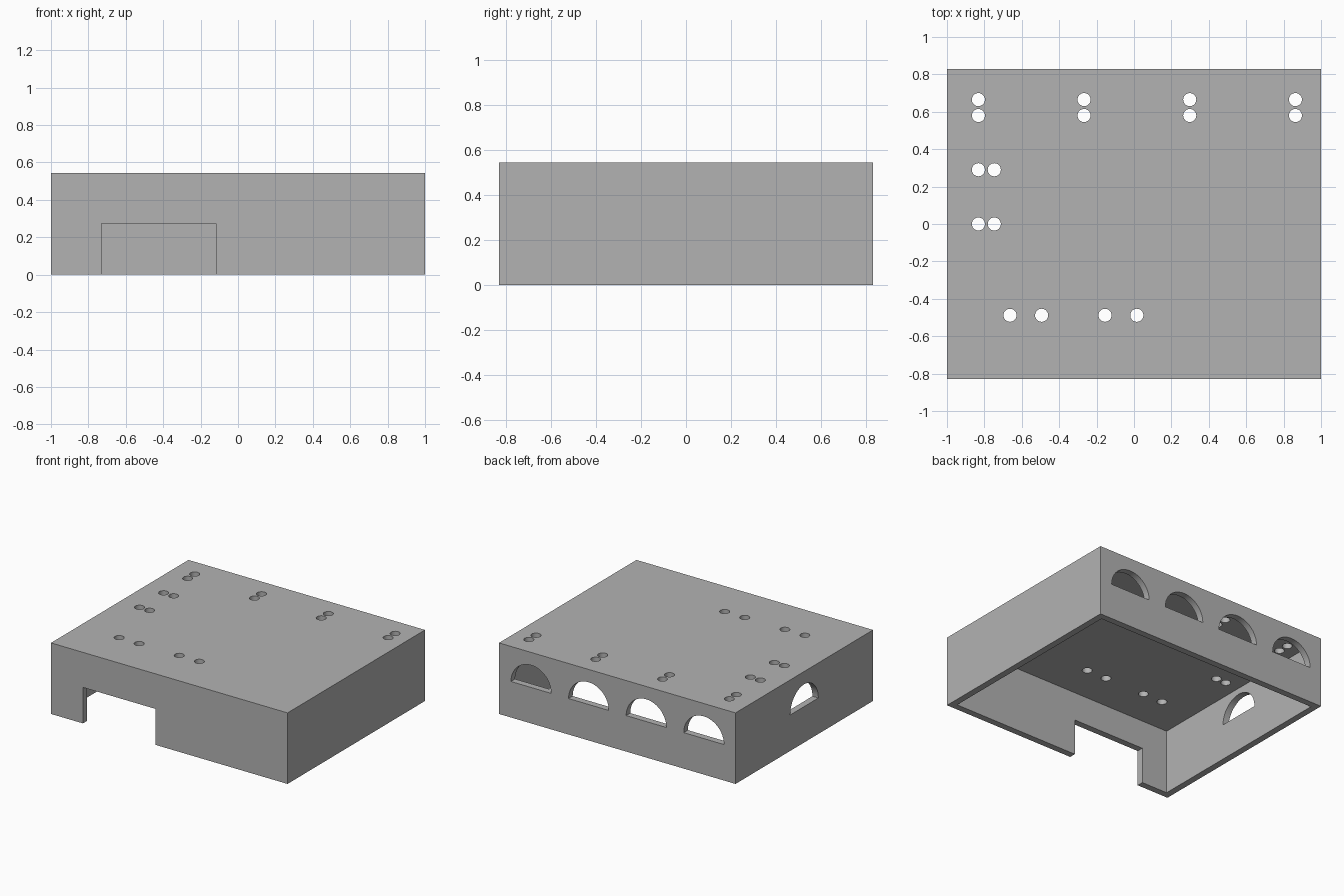
import bpy, bmesh, math
from mathutils import Matrix, Vector

if "Cube" in bpy.data.objects:
    bpy.data.objects.remove(bpy.data.objects["Cube"])

W, D, H, T = 2.0, 1.66, 0.543, 0.05   # width, depth, height, wall thickness
SILL = 0.275                          # height of arch sills and front notch


def add_box(bm, lo, hi):
    lo, hi = Vector(lo), Vector(hi)
    size = hi - lo
    m = Matrix.Translation((lo + hi) / 2) @ Matrix.Diagonal((*size, 1))
    bmesh.ops.create_cube(bm, size=1, matrix=m)


def add_hole(bm, x, y, r=0.035):
    bmesh.ops.create_cone(bm, cap_ends=True, segments=32, radius1=r, radius2=r,
                          depth=0.2, matrix=Matrix.Translation((x, y, H - 0.02)))


def add_arch(bm, center, angle, r=0.17, seg=24):
    """Half-round prism running through a wall; angle turns it about z."""
    m = Matrix.Translation(center) @ Matrix.Rotation(angle, 4, 'Z')
    ring = [(r * math.cos(math.pi * i / seg), r * math.sin(math.pi * i / seg))
            for i in range(seg + 1)]
    face = bm.faces.new([bm.verts.new(m @ Vector((x, -0.1, z))) for x, z in ring])
    ext = bmesh.ops.extrude_face_region(bm, geom=[face], use_keep_orig=True)
    verts = [v for v in ext['geom'] if isinstance(v, bmesh.types.BMVert)]
    bmesh.ops.translate(bm, verts=verts, vec=m.to_3x3() @ Vector((0, 0.2, 0)))


def make_object(name, bm):
    bmesh.ops.recalc_face_normals(bm, faces=bm.faces[:])
    me = bpy.data.meshes.new(name)
    bm.to_mesh(me)
    bm.free()
    ob = bpy.data.objects.new(name, me)
    bpy.context.collection.objects.link(ob)
    return ob


def cut(ob, cutter):
    mod = ob.modifiers.new("cut", 'BOOLEAN')
    mod.operation, mod.solver, mod.object = 'DIFFERENCE', 'EXACT', cutter
    bpy.ops.object.select_all(action='DESELECT')
    bpy.context.view_layer.objects.active = ob
    ob.select_set(True)
    bpy.ops.object.modifier_apply(modifier=mod.name)
    bpy.data.objects.remove(cutter)


# Outer block
bm = bmesh.new()
add_box(bm, (-W / 2, -D / 2, 0), (W / 2, D / 2, H))
case = make_object("open_bottom_case", bm)

# Hollow interior, open at the bottom
bm = bmesh.new()
add_box(bm, (-W / 2 + T, -D / 2 + T, -0.2), (W / 2 - T, D / 2 - T, H - T))
cut(case, make_object("cavity_cutter", bm))

# Openings
bm = bmesh.new()
add_box(bm, (-0.73, -D / 2 - 0.1, -0.1), (-0.117, -D / 2 + 0.1, SILL))  # front notch
for i in range(4):                                                      # back arches
    add_arch(bm, (-0.732 + 0.487 * i, D / 2, SILL), 0)
add_arch(bm, (-W / 2, 0, SILL), math.pi / 2)                            # left arch
for i in range(4):                                                      # back hole pairs
    for y in (0.58, 0.665):
        add_hole(bm, -0.832 + 0.565 * i, y)
for y in (0.0, 0.29):                                                   # left hole pairs
    for x in (-0.832, -0.747):
        add_hole(bm, x, y)
for x in (-0.663, -0.494, -0.155, 0.015):                               # front holes
    add_hole(bm, x, -0.488)
cut(case, make_object("opening_cutter", bm))

# Colour and shading
grey = bpy.data.materials.new("plain_grey")
grey.diffuse_color = (0.45, 0.45, 0.45, 1)
grey.use_nodes = True
grey.node_tree.nodes["Principled BSDF"].inputs["Base Color"].default_value = grey.diffuse_color
case.data.materials.clear()
case.data.materials.append(grey)
for p in case.data.polygons:
    p.material_index = 0
bpy.ops.object.shade_smooth_by_angle(angle=math.radians(30))
